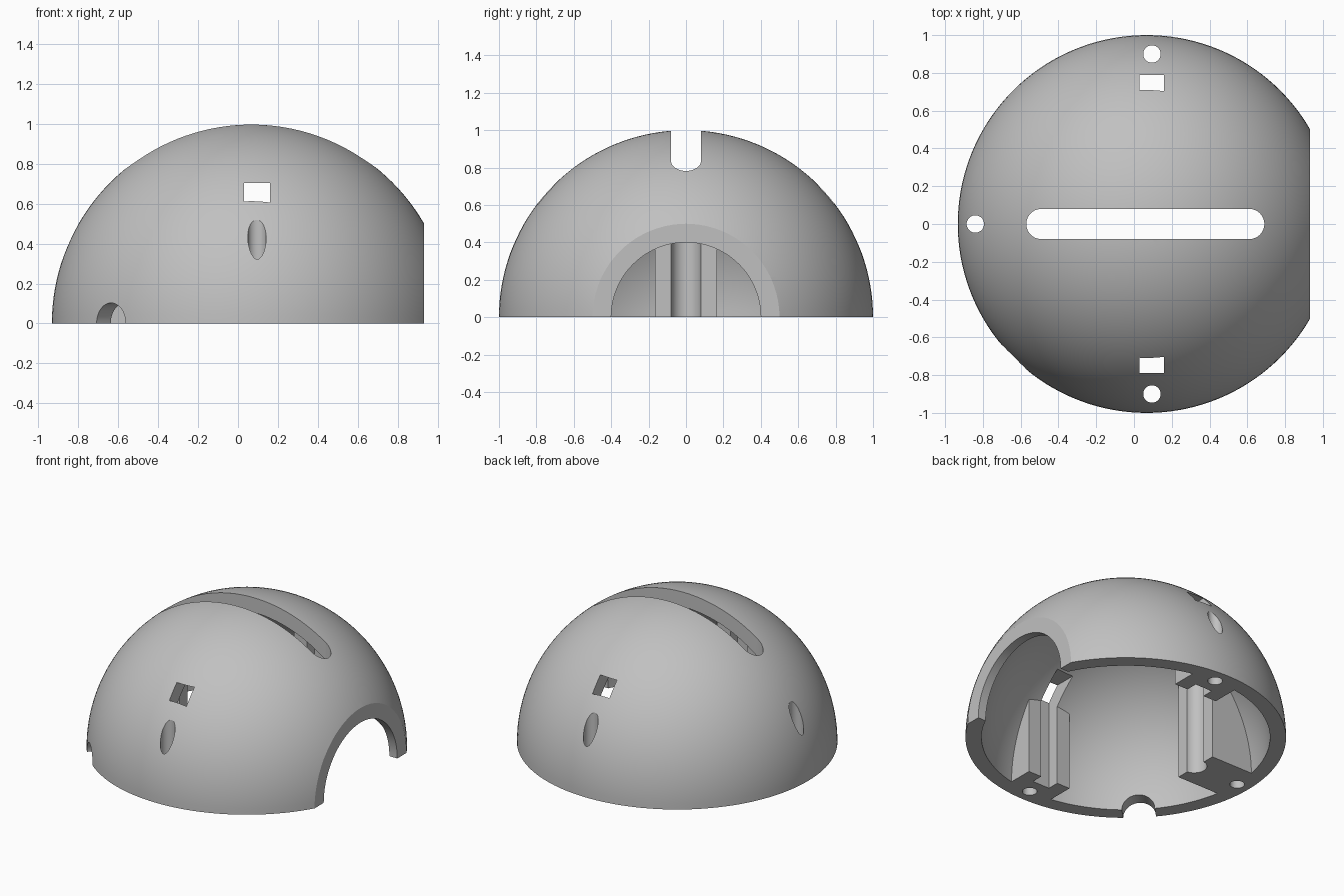
import bpy, bmesh, math
from mathutils import Matrix, Vector

if "Cube" in bpy.data.objects:
    bpy.data.objects.remove(bpy.data.objects["Cube"], do_unlink=True)

CX = 0.067         # dome axis in x
FLAT = 0.933       # flat face position in x
INNER = 0.9        # cavity radius
POCKET_X = 0.095   # centre of the side pockets


def add_object(name, bm):
    bmesh.ops.recalc_face_normals(bm, faces=bm.faces)
    mesh = bpy.data.meshes.new(name)
    bm.to_mesh(mesh)
    bm.free()
    obj = bpy.data.objects.new(name, mesh)
    bpy.context.collection.objects.link(obj)
    return obj


def sphere(name, radius, cuts):
    """Sphere on the dome axis, trimmed and capped by (point, normal) planes."""
    bm = bmesh.new()
    bmesh.ops.create_uvsphere(bm, u_segments=144, v_segments=72, radius=radius,
                              matrix=Matrix.Translation((CX, 0, 0)))
    for point, normal in cuts:
        geom = bm.verts[:] + bm.edges[:] + bm.faces[:]
        cut = bmesh.ops.bisect_plane(bm, geom=geom, plane_co=point, plane_no=normal,
                                     clear_outer=True, dist=1e-5)
        rim = [e for e in bm.edges if e.is_boundary]
        bmesh.ops.holes_fill(bm, edges=rim, sides=0)
    return add_object(name, bm)


def box(name, x, y, z):
    bm = bmesh.new()
    size = [b - a for a, b in (x, y, z)]
    mid = [(a + b) / 2 for a, b in (x, y, z)]
    bmesh.ops.create_cube(bm, size=1, matrix=Matrix.Translation(mid) @ Matrix.Diagonal((*size, 1)))
    return add_object(name, bm)


def rod(name, start, end, radius, sides=48):
    start, end = Vector(start), Vector(end)
    axis = end - start
    turn = axis.to_track_quat('Z', 'Y').to_matrix().to_4x4()
    bm = bmesh.new()
    bmesh.ops.create_cone(bm, cap_ends=True, segments=sides, radius1=radius, radius2=radius,
                          depth=axis.length,
                          matrix=Matrix.Translation((start + end) / 2) @ turn)
    return add_object(name, bm)


def slot(name, x0, x1, radius, z0, z1, steps=24):
    """Upright prism with a round-ended outline."""
    bm = bmesh.new()
    ring = []
    for centre, begin in ((x1 - radius, -math.pi / 2), (x0 + radius, math.pi / 2)):
        for i in range(steps + 1):
            a = begin + math.pi * i / steps
            ring.append(bm.verts.new((centre + radius * math.cos(a), radius * math.sin(a), z0)))
    base = bm.faces.new(ring)
    top = bmesh.ops.extrude_face_region(bm, geom=[base])["geom"]
    bmesh.ops.translate(bm, vec=(0, 0, z1 - z0),
                        verts=[v for v in top if isinstance(v, bmesh.types.BMVert)])
    return add_object(name, bm)


def carve(target, cutter):
    cutter.hide_render = True
    mod = target.modifiers.new("carve", 'BOOLEAN')
    mod.operation = 'DIFFERENCE'
    mod.solver = 'EXACT'
    mod.object = cutter
    bpy.context.view_layer.objects.active = target
    bpy.ops.object.modifier_apply(modifier=mod.name)
    bpy.data.objects.remove(cutter, do_unlink=True)


# Outer dome with a flat base and a flat side
dome = sphere("dome_shell", 1.0, [((0, 0, 0), (0, 0, -1)), ((FLAT, 0, 0), (1, 0, 0))])

# Hollow, leaving three upright mounting blocks against the wall
hollow = sphere("hollow", INNER, [((0, 0, -0.2), (0, 0, -1))])
HALF = 0.165
carve(hollow, box("end_block", (-1.2, -0.5), (-HALF, HALF), (-1, 1.2)))
for s in (-1, 1):
    carve(hollow, box("side_block", (POCKET_X - HALF, POCKET_X + HALF),
                      sorted((s * 0.71, s * 1.2)), (-1, 1.2)))
carve(dome, hollow)

# Side pockets, whose upper corners break through the dome as windows
carve(dome, box("pocket", (POCKET_X - 0.065, POCKET_X + 0.065), (-0.79, 0.79), (-0.3, 0.705)))

# Long top slot, also grooving the end block
carve(dome, slot("top_slot", -0.57, 0.69, 0.08, -0.3, 1.3))

# Screw holes through the blocks
for x, y in ((POCKET_X, 0.9), (POCKET_X, -0.9), (-0.84, 0)):
    carve(dome, rod("screw_hole", (x, y, -0.3), (x, y, 1), 0.046))

# Round opening in the flat side and the cable notch in the rim
carve(dome, rod("opening", (0.4, 0, 0), (1.3, 0, 0), 0.4, 96))
diag = math.sqrt(0.5)
carve(dome, rod("cable_notch", (CX - 0.6 * diag, -0.6 * diag, 0),
                (CX - 1.3 * diag, -1.3 * diag, 0), 0.103))

# Single grey plastic
grey = bpy.data.materials.new("grey_plastic")
grey.use_nodes = True
color = (0.53, 0.53, 0.53, 1)
grey.diffuse_color = color
grey.node_tree.nodes["Principled BSDF"].inputs["Base Color"].default_value = color
dome.data.materials.clear()
dome.data.materials.append(grey)
for poly in dome.data.polygons:
    poly.material_index = 0

bpy.ops.object.select_all(action='DESELECT')
dome.select_set(True)
bpy.context.view_layer.objects.active = dome
bpy.ops.object.shade_smooth_by_angle(angle=math.radians(25))
